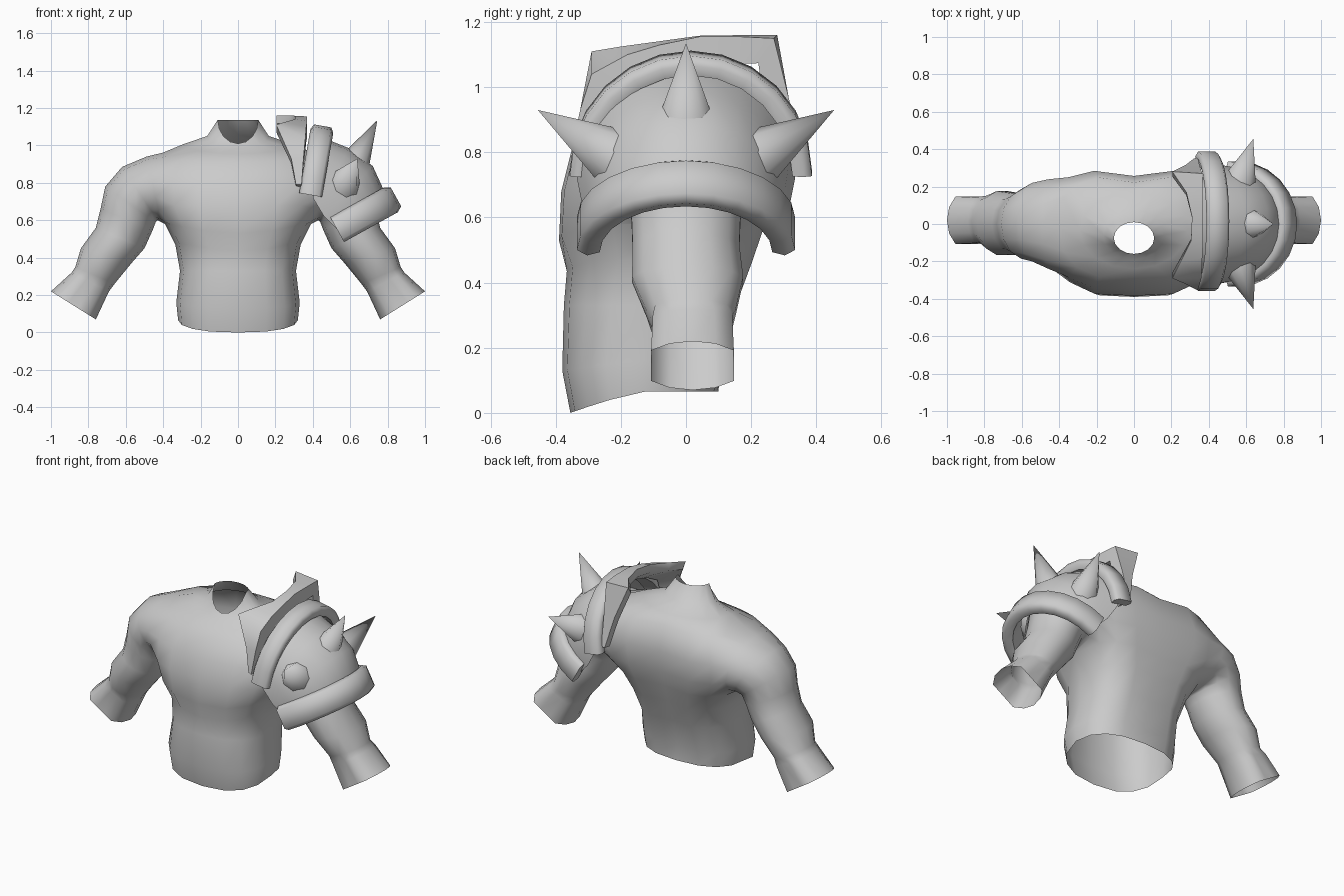
import bpy, bmesh, math
from mathutils import Vector

if "Cube" in bpy.data.objects:
    bpy.data.objects.remove(bpy.data.objects["Cube"])

grey = bpy.data.materials.new("plain grey")
grey.diffuse_color = (0.6, 0.6, 0.6, 1)
grey.use_nodes = True
grey.node_tree.nodes["Principled BSDF"].inputs["Base Color"].default_value = grey.diffuse_color


def finish(bm, name, angle=50):
    bmesh.ops.recalc_face_normals(bm, faces=bm.faces)
    me = bpy.data.meshes.new(name)
    bm.to_mesh(me)
    bm.free()
    me.materials.append(grey)
    ob = bpy.data.objects.new(name, me)
    bpy.context.collection.objects.link(ob)
    bpy.ops.object.select_all(action='DESELECT')
    ob.select_set(True)
    bpy.context.view_layer.objects.active = ob
    bpy.ops.object.shade_smooth_by_angle(angle=math.radians(angle))
    return ob


def bridge(bm, a, b, closed=True):
    n = len(a)
    for i in range(n if closed else n - 1):
        k = (i + 1) % n
        bm.faces.new((a[i], a[k], b[k], b[i]))


# Torso rings: half width, front y, back y, front z, back z
TORSO = [
    (.32, -.355, .10, .0, .065), (.33, -.38, .12, .13, .16),
    (.31, -.375, .17, .33, .33), (.335, -.366, .22, .485, .47),
    (.39, -.402, .255, .58, .58), (.45, -.395, .285, .68, .68),
    (.46, -.365, .295, .80, .81), (.40, -.30, .26, .91, .962),
    (.29, -.24, .17, .955, 1.008), (.165, -.19, .075, .985, 1.05),
    (.108, -.16, .01, 1.01, 1.137)]
# Arm rings: outer x, z, inner x, z, centre y, half depth
ARM = [
    (.49, .94, .41, .59, 0, .245), (.62, .885, .43, .60, .01, .215),
    (.71, .78, .44, .59, 0, .19), (.735, .66, .455, .55, 0, .172),
    (.76, .56, .50, .45, 0, .168), (.84, .45, .57, .37, .005, .175),
    (.87, .35, .66, .26, .015, .14), (.89, .32, .69, .22, .02, .122),
    (1.0, .22, .76, .07, .02, .127)]
N = 16


def spow(v, e):
    return math.copysign(abs(v) ** e, v)


# Muscular torso, open at waist and neck, with arms growing from side holes
bm = bmesh.new()
rows = []
for r, (hw, yf, yb, zf, zb) in enumerate(TORSO):
    row = []
    e = 0.8 if r < 8 else 1.0
    for j in range(N):
        a = 2 * math.pi * j / N
        back = {3: .65, 4: .5, 5: .42, 6: .42, 7: .55}.get(r, e)   # broad shoulder blades
        c = spow(math.cos(a), e)
        s = spow(math.sin(a), back if j < 8 else e)
        y = (yf + yb) / 2 + (yb - yf) / 2 * s
        if 0 < r < 8 and j == 4:
            y -= 0.038         # spine groove
        if 3 < r < 8 and j == 12:
            y += 0.012         # breastbone groove
        z = zb + (zf - zb) * max(0, -math.sin(a))
        if r in (3, 4):
            z -= .05 * max(0, -math.sin(a)) ** 4   # chest crease dips at centre
        row.append(bm.verts.new((hw * c, y, z)))
    rows.append(row)
holes = {14, 15, 0, 1, 6, 7, 8, 9}
for r in range(len(rows) - 1):
    for j in range(N):
        if 4 <= r <= 6 and j in holes:
            continue
        k = (j + 1) % N
        bm.faces.new((rows[r][j], rows[r][k], rows[r + 1][k], rows[r + 1][j]))
edge = [(7, 0), (7, 1), (7, 2), (6, 2), (5, 2), (4, 2), (4, 1), (4, 0),
        (4, -1), (4, -2), (5, -2), (6, -2), (7, -2), (7, -1)]
for side in (1, -1):
    prev = [rows[r][(-d if side > 0 else 8 + d) % N] for r, d in edge]
    for i, (ox, oz, ix, iz, yc, yr) in enumerate(ARM):
        ring = []
        for k in range(14):
            a = 2 * math.pi * k / 14
            c, s = math.cos(a), math.sin(a)
            if i > 6:
                s = max(-1, min(1, s / .78))       # six-sided wrist
            ring.append(bm.verts.new((side * ((ox + ix) / 2 + (ox - ix) / 2 * c),
                                      yc - yr * s,
                                      (oz + iz) / 2 + (oz - iz) / 2 * c)))
        bridge(bm, prev, ring)
        prev = ring
bmesh.ops.delete(bm, geom=[v for v in bm.verts if not v.link_faces], context='VERTS')
finish(bm, "torso_and_arms", 75)


def arch_point(base, deg, height, width, t, off=0, inset=0, yc=0):
    """Point on a half-ellipse arch standing on base, tilted by deg."""
    d = math.radians(deg)
    u, n = Vector((math.cos(d), 0, math.sin(d))), Vector((math.sin(d), 0, -math.cos(d)))
    return (Vector((base[0], yc, base[1])) + u * (height - inset) * math.sin(t)
            + Vector((0, -(width - inset) * math.cos(t), 0)) + n * off)


def band(name, base, deg, height, width, half, thick, yc=0, seg=12):
    """Thick rounded strap following an arch."""
    prof = [(-half * .85, thick), (-half, thick * .45), (-half * .75, 0),
            (half * .75, 0), (half, thick * .45), (half * .85, thick)]
    bm = bmesh.new()
    rings = [[bm.verts.new(arch_point(base, deg, height, width, math.pi * i / seg, o, q, yc))
              for o, q in prof] for i in range(seg + 1)]
    for a, b in zip(rings, rings[1:]):
        bridge(bm, a, b)
    bm.faces.new(rings[0])
    bm.faces.new(rings[-1])
    finish(bm, name, 70)


band("upper_shoulder_band", (.388, .735), 80, .375, .372, .062, .06, .015)
band("lower_shoulder_band", (.53, .55), 29, .36, .335, .076, .07)

# Domed shoulder plate lofted between the two bands
DOME = [((.40, .72), 80, .325, .335), ((.43, .67), 63, .355, .325),
        ((.46, .62), 46, .375, .315), ((.50, .58), 35, .335, .30),
        ((.53, .55), 29, .30, .285)]
bm = bmesh.new()
prev = None
for base, deg, h, w in DOME:
    row = [bm.verts.new(arch_point(base, deg, h, w, math.pi * i / 12)) for i in range(13)]
    if prev:
        bridge(bm, prev, row, False)
    prev = row
finish(bm, "shoulder_plate", 60)

# Flared neck guard: a thick collar with raised front and back corners
RIM = [(.31, -.34, .79), (.285, -.325, .93), (.205, -.29, 1.11), (.25, -.20, 1.125),
       (.305, -.09, 1.14), (.31, .04, 1.158), (.28, .17, 1.16), (.205, .28, 1.16),
       (.275, .315, .97), (.32, .35, .78)]
INNER = [(.34, -.355, .79), (.35, -.325, .93), (.36, -.29, 1.04), (.365, -.18, 1.10),
         (.37, -.08, 1.13), (.37, .04, 1.155), (.37, .17, 1.155), (.365, .27, 1.15),
         (.35, .315, .97), (.34, .355, .78)]


def sunk(p, depth):
    v = Vector(p)
    return v + (Vector((v.x, 0, .72)) - v).normalized() * depth


bm = bmesh.new()
strips = [[bm.verts.new(p) for p in pts] for pts in (
    INNER, RIM, [sunk(p, .05) for p in RIM], [sunk(p, .09) for p in INNER])]
for a, b in zip(strips, strips[1:] + strips[:1]):
    bridge(bm, a, b, False)
for i in (0, -1):
    bm.faces.new([s[i] for s in strips])
finish(bm, "neck_guard", 60)


# Spikes with bases sunk into the shoulder plate
def spike(name, base, tip, radius):
    base, tip = Vector(base), Vector(tip)
    axis = (tip - base).normalized()
    side = axis.orthogonal().normalized()
    up = axis.cross(side)
    bm = bmesh.new()
    top = bm.verts.new(tip)
    ring = [bm.verts.new(base + radius * (side * math.cos(a) + up * math.sin(a)))
            for a in (2 * math.pi * i / 8 for i in range(8))]
    for i in range(8):
        bm.faces.new((ring[i], ring[(i + 1) % 8], top))
    finish(bm, name)


spike("top_spike", (.60, 0, .862), (.745, 0, 1.135), .10)
spike("front_spike", (.553, -.19, .767), (.638, -.455, .93), .105)
spike("back_spike", (.553, .19, .767), (.638, .455, .93), .105)
